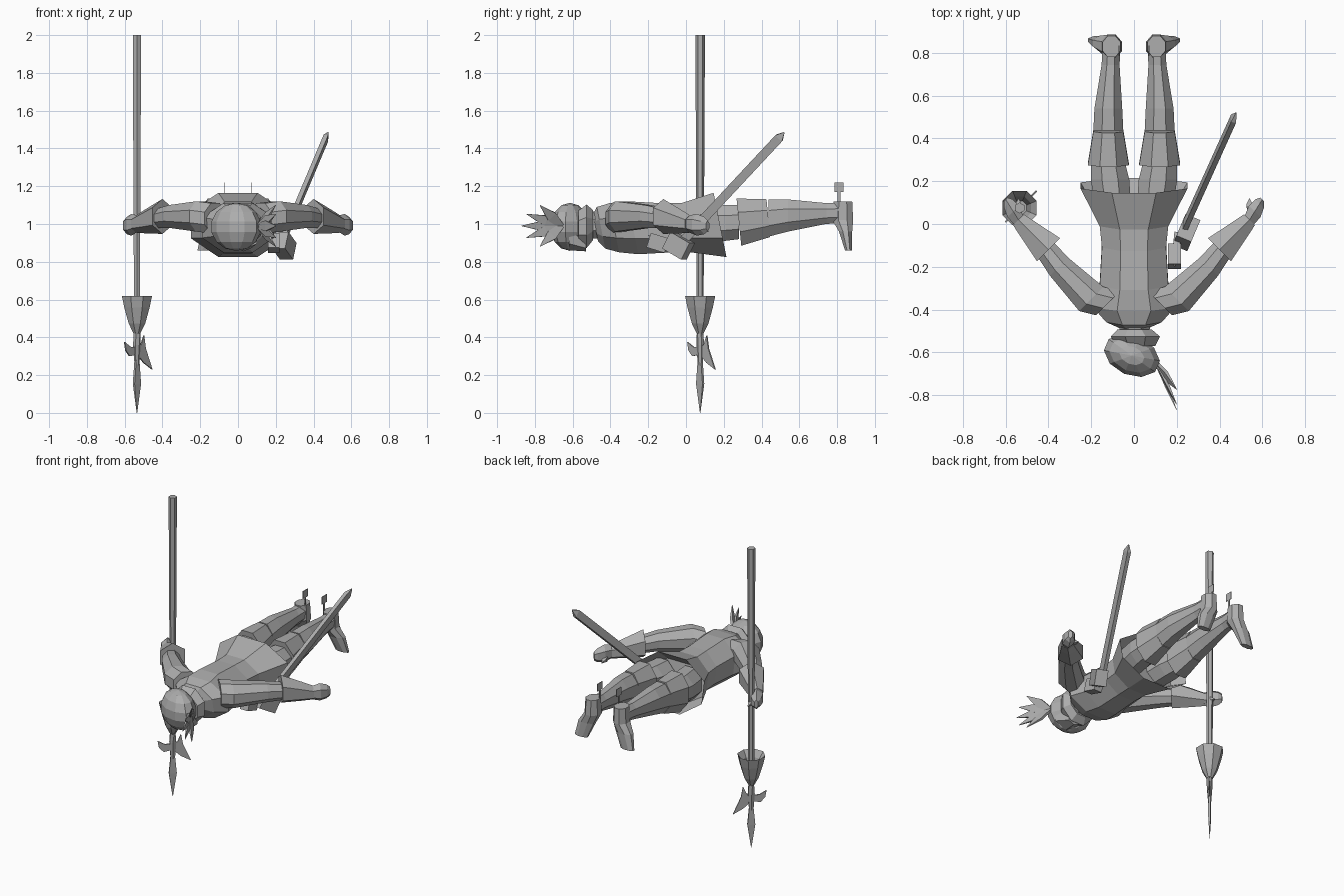
import bpy
import bmesh
from math import cos, sin, pi, sqrt
from mathutils import Matrix, Vector

default_cube = bpy.data.objects.get("Cube")
if default_cube:
    bpy.data.objects.remove(default_cube)

SHADE = 0.42
grey = bpy.data.materials.new("plain_grey")
grey.use_nodes = True
grey.diffuse_color = (SHADE, SHADE, SHADE, 1)
grey.node_tree.nodes["Principled BSDF"].inputs["Base Color"].default_value = grey.diffuse_color

X, Y, Z = Matrix.Identity(3)
ALONG = (X + Y).normalized()
ACROSS = (X - Y).normalized()


def point(x, y, z):
    return Vector((x, y, z))


def finish(name, bm, mirror=False):
    bmesh.ops.recalc_face_normals(bm, faces=bm.faces[:])
    mesh = bpy.data.meshes.new(name)
    bm.to_mesh(mesh)
    bm.free()
    mesh.materials.append(grey)
    part = bpy.data.objects.new(name, mesh)
    bpy.context.collection.objects.link(part)
    if mirror:
        part.modifiers.new("other_side", "MIRROR")


def loft(name, path, widths, depths=None, u=X, v=Z, sides=8, mirror=False):
    """Skin flat-sided rings along a path; u and v span each ring."""
    bm = bmesh.new()
    reach = 1 / cos(pi / sides)
    rings = []
    for centre, width, depth in zip(path, widths, depths or widths):
        ring = []
        for step in range(sides):
            angle = 2 * pi * (step + 0.5) / sides
            offset = u * width * cos(angle) + v * depth * sin(angle)
            ring.append(bm.verts.new(centre + offset * reach))
        rings.append(ring)
    for ring, following in zip(rings, rings[1:]):
        for step in range(sides):
            bm.faces.new((ring[step - 1], ring[step], following[step], following[step - 1]))
    bm.faces.new(rings[0])
    bm.faces.new(rings[-1])
    finish(name, bm, mirror)


def spike(name, base, tip, width, thickness, flat=X, mirror=False):
    """Flat pointed shape, widest in the middle and thin along flat."""
    direction = tip - base
    u = direction.cross(flat).normalized()
    v = u.cross(direction).normalized()
    loft(name, [base, base.lerp(tip, 0.45), tip], [width / 2, width, width / 20],
         [thickness, thickness, thickness / 10], u, v, sides=4, mirror=mirror)


def placed(centre, size, tilt=0, turn=0):
    rotation = Matrix.Rotation(turn, 4, "Z") @ Matrix.Rotation(tilt, 4, "X")
    return Matrix.Translation(centre) @ rotation @ Matrix.Diagonal((*size, 1))


def box(name, centre, size, tilt=0, turn=0, mirror=False):
    bm = bmesh.new()
    bmesh.ops.create_cube(bm, size=1, matrix=placed(centre, size, tilt, turn))
    finish(name, bm, mirror)


def plate(name, origin, outline, thickness):
    """Thin upright plate cut from a diagonal profile."""
    bm = bmesh.new()
    corners = [origin + (X + Y) * side + Z * height for side, height in outline]
    face = bm.faces.new([bm.verts.new(corner - ACROSS * thickness / 2) for corner in corners])
    extruded = bmesh.ops.extrude_face_region(bm, geom=[face])["geom"]
    moved = [item for item in extruded if isinstance(item, bmesh.types.BMVert)]
    bmesh.ops.translate(bm, vec=ACROSS * thickness, verts=moved)
    finish(name, bm)


# coat lying face down, with a slanted, hollow hem
spine = [point(0, y, 0.98) for y in (-0.48, -0.45, -0.38, -0.28, -0.1, 0, 0.18, 0.1)]
spine[-2] += Z * 0.015
loft("coat", spine, widths=(0.07, 0.13, 0.19, 0.16, 0.15, 0.16, 0.25, 0.2),
     depths=(0.07, 0.11, 0.13, 0.14, 0.13, 0.13, 0.17, 0.12), v=Z - Y / 5)

# neck, scarf and head
nape = point(0, -0.46, 1)
throat = point(0.01, -0.57, 0.98)
loft("neck", [throat, nape], widths=(0.06, 0.075))
loft("scarf", [throat, throat.lerp(nape, 0.4), throat.lerp(nape, 0.7)], widths=(0.09, 0.115, 0.08))
head = bmesh.new()
bmesh.ops.create_uvsphere(head, u_segments=10, v_segments=7, radius=1, matrix=placed(
    point(-0.01, -0.615, 0.985), size=(0.14, 0.095, 0.127), turn=-0.4))
finish("head", head)
loft("chin", [point(0.02, -0.62, 0.93), point(0.03, -0.53, 0.89)], widths=(0.08, 0.04),
     depths=(0.06, 0.03), sides=6)

# fan of plume feathers
plume_root = point(0.11, -0.66, 0.99)
for number in range(5):
    angle = (number - 2) / 2
    feather_tip = plume_root + X * 0.09 - Y * 0.21 * cos(angle) + Z * 0.13 * sin(angle)
    spike(f"plume_feather_{number}", plume_root, feather_tip, width=0.028, thickness=0.008)

# arms, flared cuffs and hands
shoulder = point(0.2, -0.35, 1.04)
elbow = point(0.35, -0.2, 1.04)
forearm = point(0.4, -0.12, 1.04)
wrist = point(0.54, 0.02, 1)
fingertip = point(0.6, 0.115, 0.99)
loft("arms", [point(0.12, -0.37, 1.03), shoulder, elbow, forearm.lerp(wrist, 0.4)],
     widths=(0.08, 0.08, 0.06, 0.045), u=ACROSS, mirror=True)
loft("cuffs", [forearm, forearm.lerp(wrist, 0.65), wrist], widths=(0.076, 0.05, 0.036),
     depths=(0.08, 0.055, 0.04), u=ACROSS, sides=6, mirror=True)
loft("hands", [wrist, wrist.lerp(fingertip, 0.4), wrist.lerp(fingertip, 0.8), fingertip],
     widths=(0.03, 0.038, 0.028, 0.012), depths=(0.04, 0.05, 0.04, 0.025),
     u=ACROSS, sides=6, mirror=True)
spike("thumbs", wrist + Y * 0.04 - Z * 0.02, wrist + Y * 0.1 - Z * 0.04,
      width=0.015, thickness=0.012, flat=Z, mirror=True)

# legs and boots
hip = point(0.1, 0.1, 1)
knee = point(0.12, 0.28, 1.01)
calf = point(0.12, 0.54, 1.045)
ankle = point(0.105, 0.83, 1.06)
toe = point(0.17, 0.86, 0.86)
boot_top = knee.lerp(calf, 0.6)
loft("thighs", [hip, hip.lerp(knee, 0.6), knee], widths=(0.085, 0.09, 0.08),
     depths=(0.1, 0.095, 0.09), mirror=True)
loft("boot_cuffs", [knee, boot_top], widths=(0.096, 0.07), depths=(0.125, 0.1),
     v=Z - Y / 10, mirror=True)
loft("boot_shafts", [boot_top, calf, calf.lerp(ankle, 0.7), ankle],
     widths=(0.07, 0.065, 0.042, 0.042), depths=(0.098, 0.085, 0.055, 0.055), mirror=True)
loft("boot_feet", [ankle + Z * 0.06, ankle - Z * 0.04, ankle.lerp(toe, 0.5), toe],
     widths=(0.042, 0.048, 0.055, 0.045), depths=(0.05, 0.055, 0.035, 0.018),
     v=Y, mirror=True)

# thin spurs standing on the heels
spur = point(0.07, 0.81, 1.195)
box("spur_plates", spur, size=(0.004, 0.05, 0.05), mirror=True)
box("spur_stems", spur - Z * 0.05, size=(0.004, 0.015, 0.08), mirror=True)

# sword, holder and pouch at the left hip
hilt = point(0.225, -0.04, 0.885)
sword_tip = point(0.478, 0.52, 1.485)
sword_line = (sword_tip - hilt).normalized()
sword_side = (X - sword_line * sword_line.x).normalized()
loft("sword_blade", [hilt, hilt.lerp(sword_tip, 0.95), sword_tip], widths=(0.012, 0.012, 0.002),
     depths=(0.024, 0.024, 0.002), u=sword_side, v=sword_line.cross(sword_side), sides=4)
box("sword_holder", hilt + X * 0.02, size=(0.075, 0.125, 0.1), tilt=-0.5, turn=-0.4)
pouch = point(0.19, -0.15, 0.9)
box("hip_pouch", pouch, size=(0.06, 0.1, 0.08), tilt=-0.3)
spike("sword_grip", hilt - X * 0.02, pouch + Z * 0.04 - Y * 0.05, width=0.018, thickness=0.016)

# polearm held upside down in the right hand
grip = point(-0.535, 0.075, 0)
loft("pole", [grip + Z * 0.4, grip + Z * 2], widths=(0.015, 0.022), u=X, v=Y, sides=6)

# open cup whose wall swells as a square root curve
outer_wall = [(height, 0.08) for height in (0.05, 0.3, 0.7, 1)]
inner_wall = [(height, 0.06) for height in (0.8, 0.3)]
cup = outer_wall + inner_wall
loft("pole_cup", [grip + Z * (0.41 + 0.21 * height) for height, radius in cup],
     widths=[radius * sqrt(height) for height, radius in cup], u=X, v=Y)

# spear head and curved axe blades
loft("spear_neck", [grip + Z * 0.42, grip + Z * 0.36, grip + Z * 0.25], widths=(0.016, 0.02, 0.013),
     depths=(0.016, 0.015, 0.008), u=ALONG, v=ACROSS, sides=6)
spike("spear_tip", grip + Z * 0.28, grip, width=0.024, thickness=0.007, flat=ACROSS)
plate("axe_hook", grip, [(0, 0.31), (0, 0.35), (-0.035, 0.35), (-0.066, 0.375),
                         (-0.06, 0.33), (-0.04, 0.3)], thickness=0.008)
plate("axe_blade", grip, [(0, 0.36), (0.02, 0.36), (0.036, 0.41), (0.045, 0.34),
                          (0.08, 0.23), (0.035, 0.265), (0, 0.31)], thickness=0.008)
